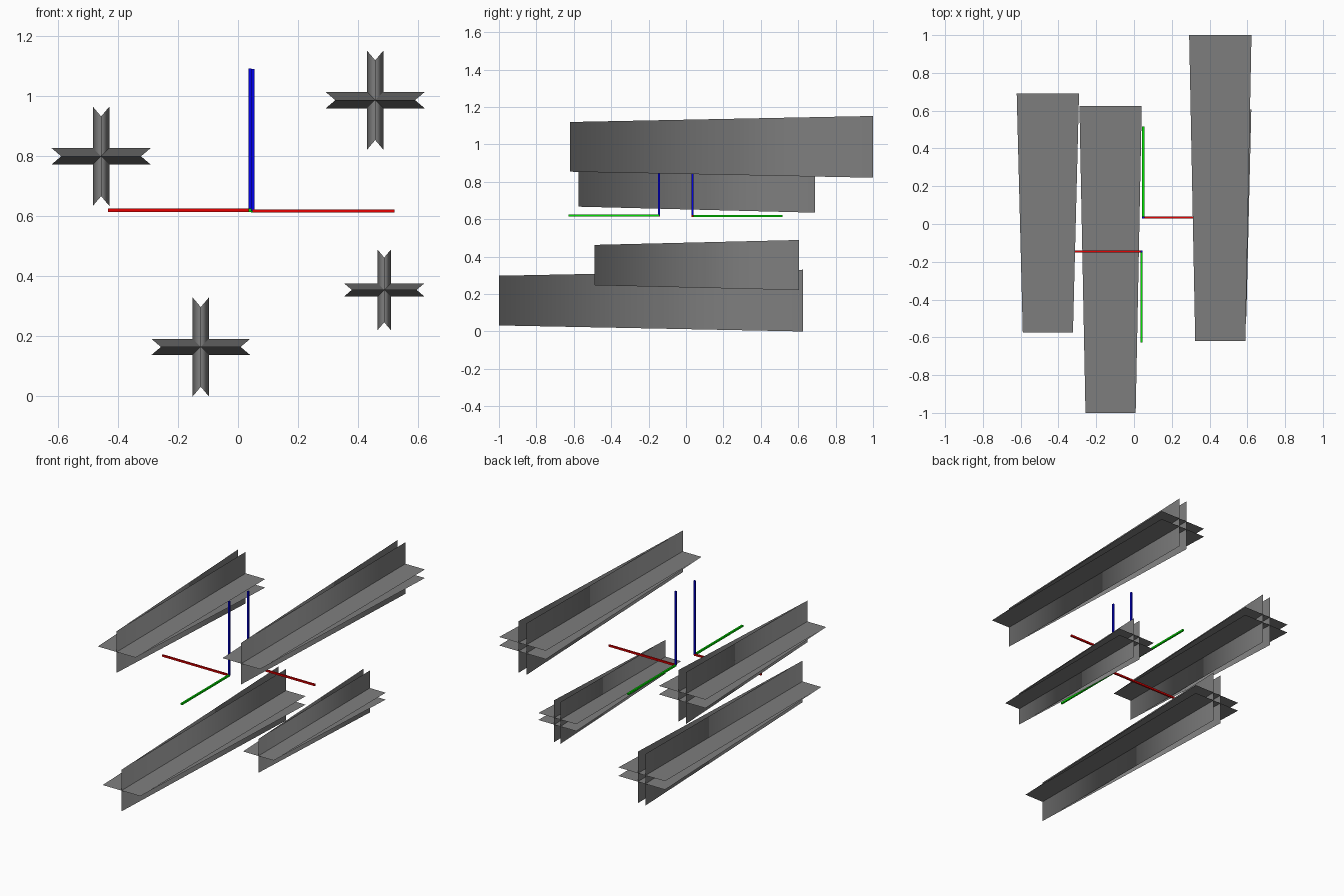
import bpy, bmesh
from mathutils import Vector

if "Cube" in bpy.data.objects:
    bpy.data.objects.remove(bpy.data.objects["Cube"])


def material(name, rgb):
    m = bpy.data.materials.new(name)
    m.diffuse_color = (*rgb, 1)
    m.use_nodes = True
    m.node_tree.nodes["Principled BSDF"].inputs["Base Color"].default_value = m.diffuse_color
    return m


GREY = material("grey", (0.21, 0.21, 0.21))
RED = material("red", (0.8, 0.0, 0.0))
GREEN = material("green", (0.0, 0.8, 0.0))
BLUE = material("blue", (0.0, 0.0, 0.8))


def finish(bm, name, mat):
    me = bpy.data.meshes.new(name)
    bm.to_mesh(me)
    bm.free()
    me.materials.append(mat)
    bpy.context.collection.objects.link(bpy.data.objects.new(name, me))


# Cross-shaped bolt: two V-folded sheets, joined at the front and spread at the back
def bolt(name, cx, cz, y0, y1, half):
    bm = bmesh.new()
    front, spread = half * 0.805, half * 0.165
    for upright in (True, False):
        def vert(across, along, y):
            x, z = (across, along) if upright else (along, across)
            return bm.verts.new((cx + x, y, cz + z))
        a, b = vert(0, -front, y0), vert(0, front, y0)
        for s in (-1, 1):
            c, d = vert(s * spread, half, y1), vert(s * spread, -half, y1)
            f = bm.faces.new((a, b, c, d))
            f.normal_update()
            # both sheets face outwards
            if f.normal[0 if upright else 2] * s < 0:
                f.normal_flip()
            f.smooth = upright
    finish(bm, name, GREY)


bolt("bolt_upper_right", 0.457, 0.987, -0.62, 1.0, 0.165)
bolt("bolt_upper_left", -0.456, 0.80, -0.575, 0.69, 0.165)
bolt("bolt_lower_left", -0.124, 0.165, -1.0, 0.625, 0.165)
bolt("bolt_lower_right", 0.487, 0.355, -0.49, 0.605, 0.134)


# Thin square bar from a start point along one direction
def bar(name, start, direction, length, mat, w=0.011):
    bm = bmesh.new()
    bmesh.ops.create_cube(bm, size=1)
    d = Vector(direction)
    mid = Vector(start) + d * length / 2
    for v in bm.verts:
        v.co = Vector([v.co[i] * (length if d[i] else w) + mid[i] for i in range(3)])
    finish(bm, name, mat)


# Two axis markers, the second turned half round
for label, start, s in (("back", (0.049, 0.034, 0.618), 1), ("front", (0.04, -0.145, 0.62), -1)):
    bar(label + "_axis_x", start, (s, 0, 0), 0.473, RED)
    bar(label + "_axis_y", start, (0, s, 0), 0.483, GREEN)
    bar(label + "_axis_z", start, (0, 0, 1), 0.473, BLUE)
